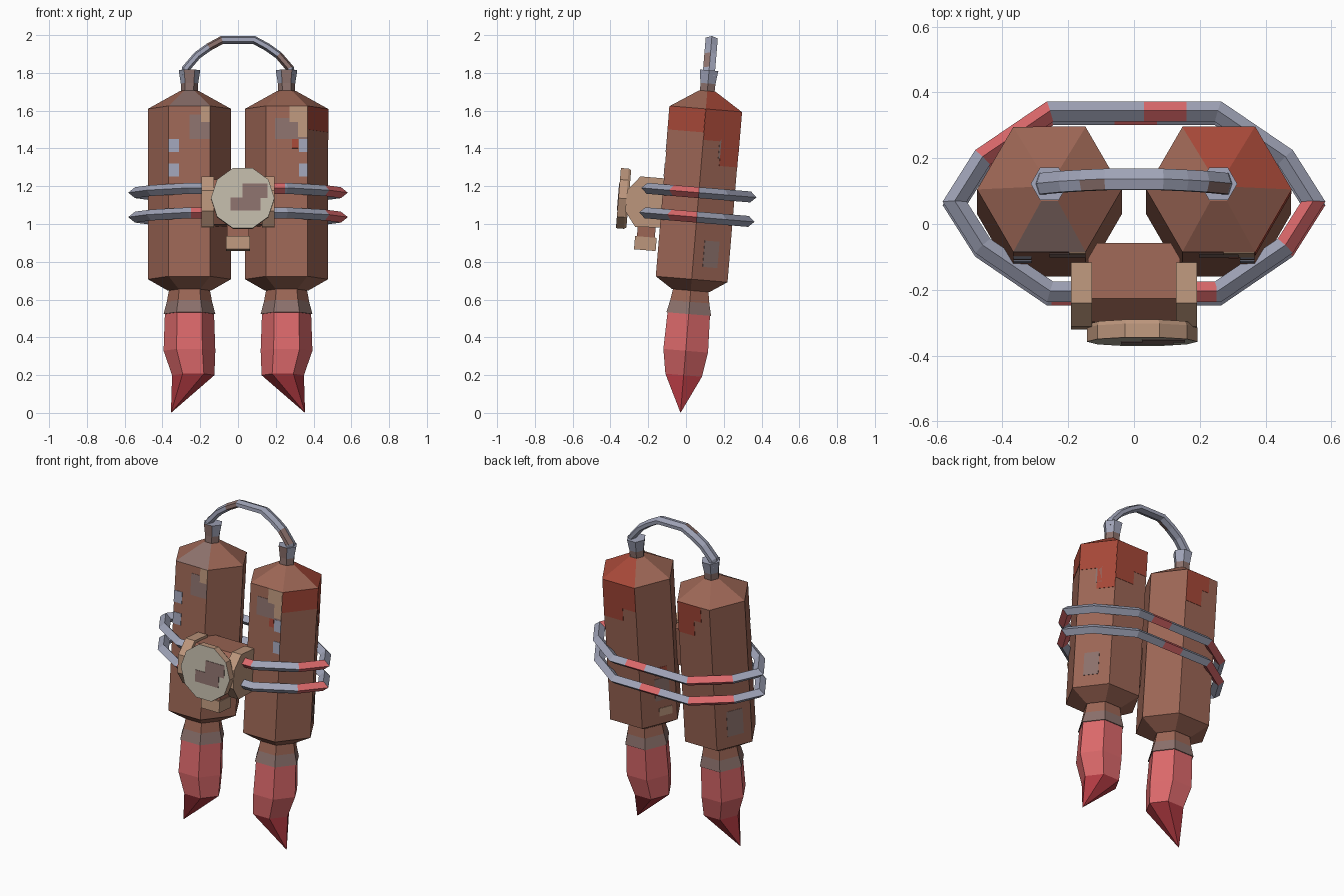
import bpy, bmesh
from math import sin, cos, pi, radians
from mathutils import Vector, Matrix

cube = bpy.data.objects.get("Cube")
if cube:
    bpy.data.objects.remove(cube)


def material(name, rgb):
    lin = [((c / 255 + 0.055) / 1.055) ** 2.4 for c in rgb] + [1]
    m = bpy.data.materials.new(name)
    m.use_nodes = True
    m.diffuse_color = lin
    m.node_tree.nodes["Principled BSDF"].inputs["Base Color"].default_value = lin
    return m


BROWN, RUST, MAUVE, STEEL, TAN, CREAM, CORAL, CRIMSON = range(8)
MATS = [material("brown paint", (156, 102, 85)),
        material("rust red", (166, 72, 56)),
        material("mauve grey", (140, 113, 108)),
        material("blue steel", (160, 164, 184)),
        material("tan metal", (188, 150, 124)),
        material("cream dial", (194, 186, 170)),
        material("coral red", (220, 105, 107)),
        material("crimson", (178, 58, 66))]

# The whole pack leans back slightly
LEAN = Matrix.Translation((0, -0.029, 0)) @ Matrix.Rotation(radians(-4.76), 4, 'X')
TANK_X, TANK_R = 0.257, 0.22


def finish(name, bm):
    bmesh.ops.remove_doubles(bm, verts=bm.verts, dist=1e-4)
    bmesh.ops.recalc_face_normals(bm, faces=bm.faces)
    bm.transform(LEAN)
    me = bpy.data.meshes.new(name)
    bm.to_mesh(me)
    bm.free()
    for m in MATS:
        me.materials.append(m)
    ob = bpy.data.objects.new(name, me)
    bpy.context.collection.objects.link(ob)
    return ob


def loft(name, rings, mat, closed=False):
    """Skin a list of point rings; mat(k, j) colours side j of span k."""
    bm = bmesh.new()
    rows = [[bm.verts.new(p) for p in r] for r in rings]
    n, count = len(rows[0]), len(rows)
    for k in range(count if closed else count - 1):
        a, b = rows[k], rows[(k + 1) % count]
        for j in range(n):
            i = (j + 1) % n
            bm.faces.new((a[j], a[i], b[i], b[j])).material_index = mat(k, j)
    if not closed:
        bm.faces.new(rows[0]).material_index = mat(-1, 0)
        bm.faces.new(rows[-1]).material_index = mat(count - 1, 0)
    return finish(name, bm)


def hexagon(x, z, r):
    return [(x + r * cos(pi * j / 3), r * sin(pi * j / 3), z) for j in range(6)]


def sweep(name, path, axis, half_out, half_axis, n, mat, closed=False):
    """Mitred tube along a planar path whose plane normal is axis."""
    pts, axis, rings = [Vector(p) for p in path], Vector(axis), []
    last = len(pts) - 1
    for i, p in enumerate(pts):
        before = pts[i - 1] if i or closed else 2 * p - pts[1]
        after = pts[(i + 1) % len(pts)] if i < last or closed else 2 * p - pts[i - 1]
        d = (p - before).normalized()
        t = (d + (after - p).normalized()).normalized()
        out = t.cross(axis) / max(t.dot(d), 0.5)
        rings.append([p + out * half_out * cos(2 * pi * j / n)
                      + axis * half_axis * sin(2 * pi * j / n) for j in range(n)])
    return loft(name, rings, mat, closed)


def add_box(bm, center, size, mat, turn=0):
    m = (Matrix.Translation(center) @ Matrix.Rotation(turn, 4, 'Z')
         @ Matrix.Diagonal((*size, 1)))
    new = bmesh.ops.create_cube(bm, size=1, matrix=m)
    for f in {f for v in new["verts"] for f in v.link_faces}:
        f.material_index = mat


def extrude_x(name, profile, half, mat):
    return loft(name, [[(x, y, z) for y, z in profile] for x in half], lambda k, j: mat)


# Painted patches per tank: side angle, span across the side, height span, colour
PATCHES = {
    "left": [(270, -.06, .11, 1.44, 1.55, MAUVE), (270, .015, .11, 1.53, 1.615, TAN),
             (270, .06, .11, 1.45, 1.53, TAN), (270, .03, .06, 1.39, 1.44, RUST),
             (270, .065, .11, 1.37, 1.44, STEEL), (270, .065, .11, 1.24, 1.31, STEEL),
             (30, -.11, 0, 1.45, 1.615, RUST), (30, 0, .11, 1.32, 1.615, RUST),
             (30, -.01, .03, 1.36, 1.46, MAUVE), (330, -.11, .11, 1.49, 1.615, RUST),
             (90, -.11, .02, 1.38, 1.615, RUST), (90, .02, .11, 1.46, 1.615, RUST),
             (30, -.05, .04, .78, .92, MAUVE), (150, -.02, .07, .86, 1.0, MAUVE),
             (150, 0, .08, .76, .81, TAN), (150, -.01, .06, 1.02, 1.07, RUST)],
    "right": [(270, 0, .11, 1.44, 1.57, MAUVE), (270, .06, .11, 1.53, 1.615, TAN),
              (270, -.11, -.055, 1.37, 1.44, STEEL), (270, -.11, -.055, 1.24, 1.31, STEEL),
              (90, -.11, 0, 1.42, 1.615, RUST), (90, 0, .05, 1.52, 1.615, RUST),
              (150, -.04, .06, .78, .94, MAUVE)],
}

for label, s in (("left", 1), ("right", -1)):
    x = s * TANK_X

    # Hexagonal tank with sloped shoulders
    def tank_colour(k, j, s=s):
        if k == 2:
            if s > 0 and j in (0, 1):
                return RUST
            if s < 0 and j == 4:
                return MAUVE
        return BROWN
    loft(label + "_tank", [hexagon(x, .65, .115), hexagon(x, .71, TANK_R),
                           hexagon(x, 1.615, TANK_R), hexagon(x, 1.71, .05)], tank_colour)

    # Paint patches as thin plates
    bm = bmesh.new()
    for deg, u0, u1, z0, z1, mat in PATCHES[label]:
        a, u = radians(deg), (u0 + u1) / 2
        d = TANK_R * cos(pi / 6)
        center = (x + d * cos(a) - u * sin(a), d * sin(a) + u * cos(a), (z0 + z1) / 2)
        thick = .006 if mat in (TAN, STEEL) else .004
        add_box(bm, center, (thick, u1 - u0, z1 - z0), mat, a)
    finish(label + "_tank_paint", bm)

    # Hose fitting on top of the tank
    loft(label + "_hose_fitting", [hexagon(x, 1.69, .044), hexagon(x, 1.75, .046),
                                   hexagon(x, 1.82, .057)],
         lambda k, j: MAUVE if k < 1 or j == 4 else STEEL)

    # Flared exhaust collar and flame
    loft(label + "_exhaust", [hexagon(x, .66, .107), hexagon(x, .59, .12),
                              hexagon(x, .525, .137)],
         lambda k, j: BROWN if k < 1 else MAUVE)
    loft(label + "_flame", [hexagon(x, .53, .13), hexagon(x, .33, .137),
                            hexagon(s * .237, .2, .112), hexagon(s * .355, 0, 0)],
         lambda k, j: CRIMSON if k > 1 else CORAL)

# Arched hose joining the tanks
half_arch = [(.283, 1.79), (.275, 1.83), (.215, 1.9), (.155, 1.943), (.085, 1.981)]
arch = [(-x, 0, z) for x, z in half_arch] + [(x, 0, z) for x, z in reversed(half_arch)]
sweep("hose", arch, (0, 1, 0), .021, .037, 6,
      lambda k, j: MAUVE if k in (3, 7) and j > 2 else STEEL)

# Two straps around both tanks, with painted sections
for label, z, back, front in (("upper", 1.17, (.16, .03), (.19, .25)),
                              ("lower", 1.04, (.07, -.06), (-.25, -.19))):
    side = [(.545, 0), (.46, .135), (.255, .275)]
    loop = side + [(b, .275) for b in back]
    loop += [(-x, y) for x, y in reversed(side)]
    loop += [(-x, -y) for x, y in side[1:]]
    loop += [(f, -.275) for f in front]
    loop += [(x, -y) for x, y in reversed(side[1:])]
    sweep(label + "_strap", [(x, y, z) for x, y in loop], (0, 0, 1), .031, .029, 4,
          lambda k, j: CORAL if k in (3, 5, 10, 13) else STEEL, closed=True)

# Buckle housing: brown drum with tan end caps
extrude_x("buckle_drum", [(-.30, 1.215), (-.13, 1.215), (-.13, .98), (-.31, .975),
                          (-.365, 1.05), (-.365, 1.14)], (-.14, .14), BROWN)
for label, s in (("left", 1), ("right", -1)):
    extrude_x(label + "_buckle_cap", [(-.315, 1.23), (-.19, 1.23), (-.19, .97), (-.32, .96),
                                      (-.38, 1.04), (-.38, 1.15)], (s * .128, s * .192), TAN)

# Round dial on the front
def dial_ring(y, r):
    return [(.025 + r * cos(pi * j / 5), y, 1.106 + r * sin(pi * j / 5)) for j in range(10)]


loft("dial", [dial_ring(-.367, .16), dial_ring(-.38, .168), dial_ring(-.422, .168)],
     lambda k, j: CREAM if k == 2 else TAN)
bm = bmesh.new()
add_box(bm, (.09, -.422, 1.145), (.13, .006, .075), MAUVE)
add_box(bm, (.04, -.422, 1.075), (.16, .006, .07), MAUVE)
finish("dial_paint", bm)

# Valve below the buckle
bm = bmesh.new()
add_box(bm, (0, -.26, .95), (.115, .095, .08), BROWN)
add_box(bm, (0, -.26, .878), (.125, .115, .07), TAN)
finish("valve", bm)
